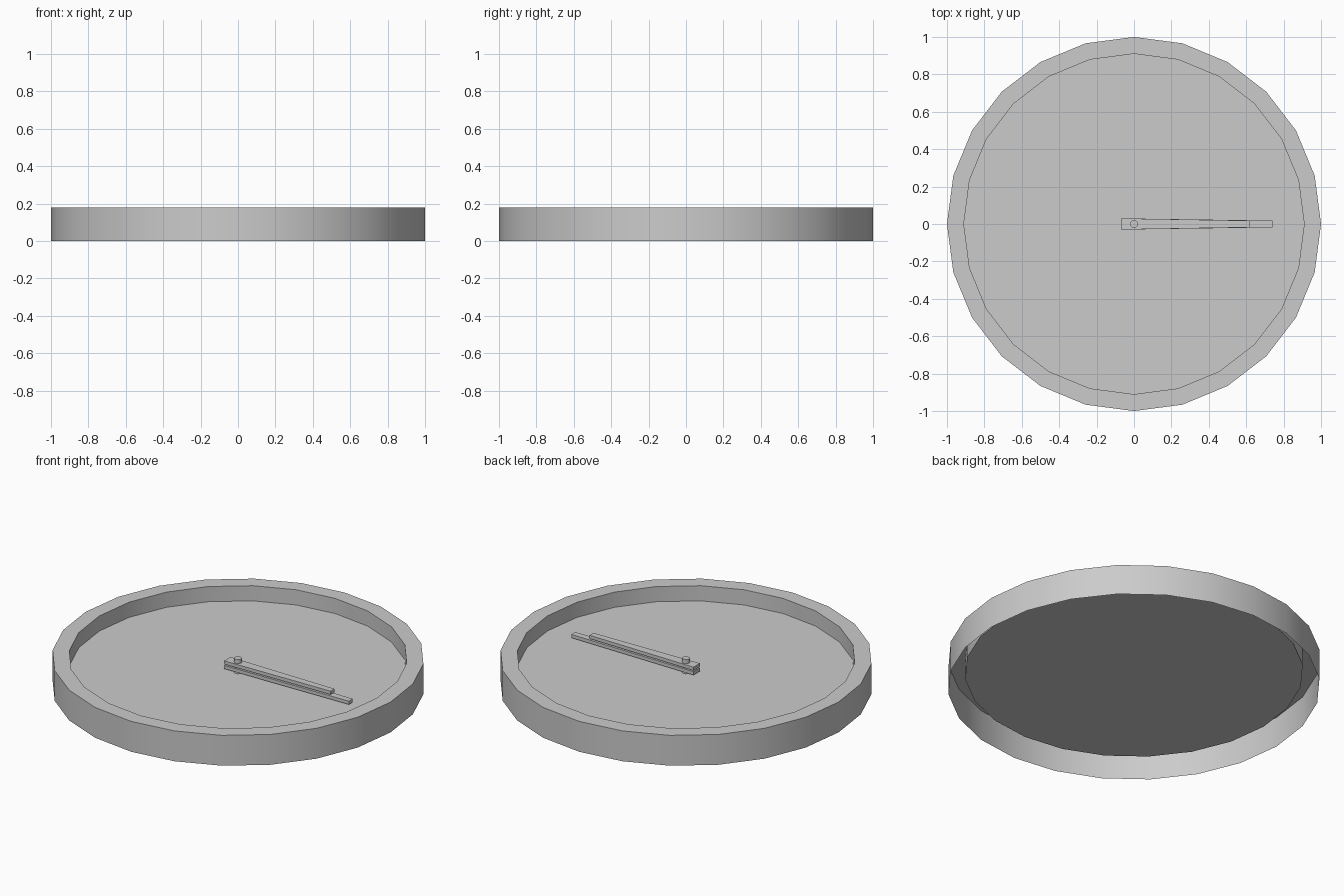
import bpy, bmesh, math

if "Cube" in bpy.data.objects:
    bpy.data.objects.remove(bpy.data.objects["Cube"])

SIDES = 24
DIAL_Z = 0.09


def make_object(name, bm, smooth=False):
    mesh = bpy.data.meshes.new(name)
    bm.to_mesh(mesh)
    bm.free()
    obj = bpy.data.objects.new(name, mesh)
    bpy.context.collection.objects.link(obj)
    if smooth:
        bpy.ops.object.select_all(action='DESELECT')
        obj.select_set(True)
        bpy.context.view_layer.objects.active = obj
        bpy.ops.object.shade_smooth_by_angle(angle=math.radians(35))
    return obj


def lathe(bm, profile):
    """Sweep (radius, z) points around the z axis."""
    rings = [[bm.verts.new((r * math.cos(2 * math.pi * i / SIDES),
                            r * math.sin(2 * math.pi * i / SIDES), z))
              for i in range(SIDES)] for r, z in profile]
    for a, b in zip(rings, rings[1:]):
        for i in range(SIDES):
            j = (i + 1) % SIDES
            bm.faces.new((a[i], a[j], b[j], b[i]))


def make_hand(name, length, z0, z1):
    """Tapered flat bar along +x with a short tail."""
    bm = bmesh.new()
    outline = [(-0.07, -0.03), (length, -0.018), (length, 0.018), (-0.07, 0.03)]
    face = bm.faces.new([bm.verts.new((x, y, z0)) for x, y in outline])
    ext = bmesh.ops.extrude_face_region(bm, geom=[face])
    for v in ext["geom"]:
        if isinstance(v, bmesh.types.BMVert):
            v.co.z = z1
    bmesh.ops.recalc_face_normals(bm, faces=bm.faces)
    return make_object(name, bm)


# Rim: outer wall, flat top ring, inner wall down to the dial (open underneath)
bm = bmesh.new()
lathe(bm, [(1.0, 0.0), (1.0, 0.18), (0.91, 0.18), (0.91, DIAL_Z)])
make_object("clock_rim", bm, smooth=True)

# Dial: single flat disc recessed in the rim
bm = bmesh.new()
bm.faces.new([bm.verts.new((0.91 * math.cos(2 * math.pi * i / SIDES),
                            0.91 * math.sin(2 * math.pi * i / SIDES), DIAL_Z))
              for i in range(SIDES)])
make_object("clock_dial", bm)

# Hands: long one below, short one above
make_hand("minute_hand", 0.74, 0.103, 0.123)
make_hand("hour_hand", 0.62, 0.13, 0.15)

# Centre pin
bm = bmesh.new()
bmesh.ops.create_cone(bm, cap_ends=True, segments=12, radius1=0.021,
                      radius2=0.021, depth=0.174 - DIAL_Z)
bmesh.ops.translate(bm, verts=bm.verts, vec=(0, 0, (0.174 + DIAL_Z) / 2))
make_object("centre_pin", bm, smooth=True)
